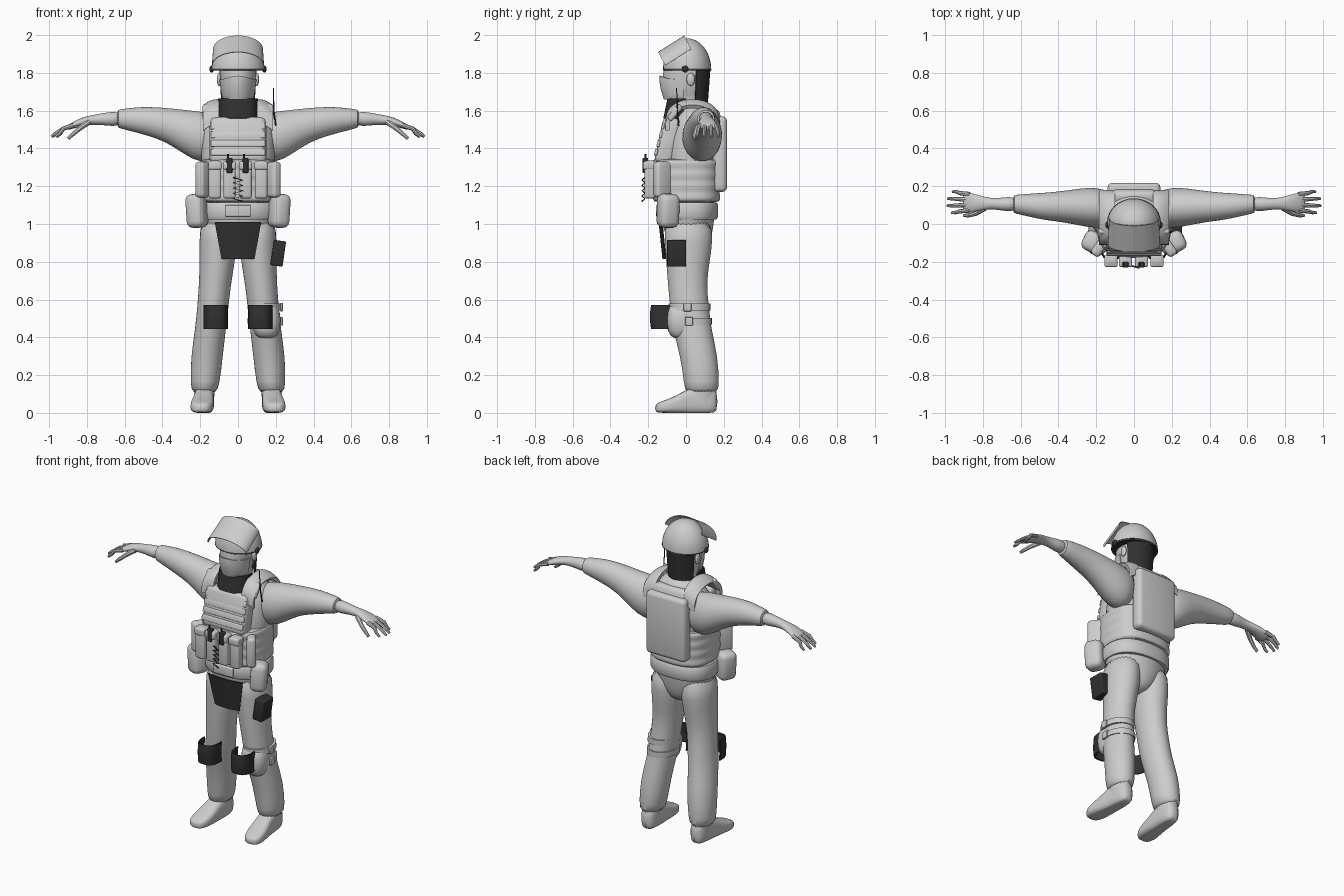
import bpy, bmesh
from math import sin, cos, pi, copysign, radians
from mathutils import Matrix, Vector, Euler

default = bpy.data.objects.get("Cube")
if default:
    bpy.data.objects.remove(default, do_unlink=True)


def material(name, colour):
    m = bpy.data.materials.new(name)
    m.use_nodes = True
    m.diffuse_color = (*colour, 1)
    for node in m.node_tree.nodes:
        if node.type == 'BSDF_PRINCIPLED':
            node.inputs["Base Color"].default_value = (*colour, 1)
    return m


LIGHT = material("light_grey", (.6, .61, .6))
DARK = material("charcoal", (.03, .03, .03))


def finish(name, data, mat, mirror=False, subdiv=0, bevel=0, thick=0):
    """Link the part, bake its modifiers and smooth it by angle."""
    if isinstance(data, bmesh.types.BMesh):
        bmesh.ops.recalc_face_normals(data, faces=data.faces)
        mesh = bpy.data.meshes.new(name)
        data.to_mesh(mesh)
        data.free()
        data = mesh
    data.materials.append(mat)
    ob = bpy.data.objects.new(name, data)
    bpy.context.collection.objects.link(ob)
    if thick:
        ob.modifiers.new("thickness", 'SOLIDIFY').thickness = thick
    if bevel:
        mod = ob.modifiers.new("bevel", 'BEVEL')
        mod.width, mod.segments = bevel, 3
    if mirror:
        mod = ob.modifiers.new("mirror", 'MIRROR')
        mod.use_mirror_merge = False
    if subdiv:
        mod = ob.modifiers.new("smooth", 'SUBSURF')
        mod.levels = mod.render_levels = subdiv
    graph = bpy.context.evaluated_depsgraph_get()
    baked = bpy.data.meshes.new_from_object(ob.evaluated_get(graph))
    bpy.data.objects.remove(ob)
    baked.shade_smooth()
    baked.set_sharp_from_angle(angle=radians(40))
    bpy.context.collection.objects.link(bpy.data.objects.new(name, baked))


def loft(name, rings, mat=LIGHT, axis=2, n=24, power=2, floor=-1, **opts):
    """Skin rings of (position, centre a, centre b, radius a, radius b)."""
    bm = bmesh.new()
    loops = []
    for t, ca, cb, ra, rb in rings:
        loop = []
        for i in range(n):
            c, s = cos(2 * pi * i / n), sin(2 * pi * i / n)
            p = [ca + ra * copysign(abs(c) ** (2 / power), c),
                 cb + rb * copysign(abs(s) ** (2 / power), s)]
            p.insert(axis, t)
            p[2] = max(p[2], floor)
            loop.append(bm.verts.new(p))
        loops.append(loop)
    for low, high in zip(loops, loops[1:]):
        for i in range(n):
            j = (i + 1) % n
            bm.faces.new((low[i], low[j], high[j], high[i]))
    bm.faces.new(loops[0])
    bm.faces.new(loops[-1])
    finish(name, bm, mat, **opts)


def sheet(name, f, mat=LIGHT, nu=20, nv=8, thick=.008, **opts):
    """Thin surface f(u, v) with u in -1..1 and v in 0..1."""
    bm = bmesh.new()
    grid = [[bm.verts.new(f(2 * i / nu - 1, j / nv)) for i in range(nu + 1)]
            for j in range(nv + 1)]
    for a, b in zip(grid, grid[1:]):
        for i in range(nu):
            bm.faces.new((a[i], a[i + 1], b[i + 1], b[i]))
    finish(name, bm, mat, thick=thick, **opts)


def box(name, centre, size, mat=LIGHT, rot=(0, 0, 0), bevel=.012, **opts):
    bm = bmesh.new()
    turn = Euler([radians(a) for a in rot]).to_matrix().to_4x4()
    place = Matrix.Translation(centre) @ turn @ Matrix.Diagonal((*size, 1))
    bmesh.ops.create_cube(bm, size=1, matrix=place)
    finish(name, bm, mat, bevel=bevel, **opts)


def ball(name, centre, size, mat=LIGHT, **opts):
    bm = bmesh.new()
    place = Matrix.Translation(centre) @ Matrix.Diagonal((*size, 1))
    bmesh.ops.create_uvsphere(bm, u_segments=16, v_segments=10, radius=1, matrix=place)
    finish(name, bm, mat, **opts)


def tube(name, points, radius, mat=LIGHT, taper=1, **opts):
    curve = bpy.data.curves.new(name, 'CURVE')
    curve.dimensions, curve.bevel_depth = '3D', radius
    curve.bevel_resolution, curve.use_fill_caps = 2, True
    line = curve.splines.new('POLY')
    line.points.add(len(points) - 1)
    for i, p in enumerate(points):
        line.points[i].co = (*p, 1)
        line.points[i].radius = 1 + (taper - 1) * i / (len(points) - 1)
    finish(name, curve, mat, **opts)


# Trousers and boots
loft("trouser_leg", [(1.04, .1, .01, .1, .13), (.9, .106, .015, .1, .127),
     (.8, .11, .01, .094, .116), (.68, .122, .006, .085, .102), (.55, .134, .02, .083, .104),
     (.45, .145, .03, .082, .103), (.3, .165, .07, .085, .1), (.15, .175, .083, .078, .093),
     (.1, .178, .083, .064, .088)], mirror=True, subdiv=1)
loft("hips", [(.84, 0, .02, .05, .07), (.9, 0, .02, .12, .11), (.98, 0, .01, .19, .135),
     (1.06, 0, .01, .2, .145), (1.12, 0, .01, .195, .15)], subdiv=1)
loft("boot", [(.168, .175, .06, .03, .058), (.13, .175, .07, .05, .075), (.05, .178, .07, .053, .078),
     (-.01, .183, .055, .055, .06), (-.08, .19, .038, .063, .04), (-.135, .195, .03, .057, .03),
     (-.165, .195, .024, .03, .02)], axis=1, power=3, floor=0, mirror=True, subdiv=1)
loft("boot_shaft", [(.05, .178, .08, .05, .075), (.13, .178, .083, .055, .08)], mirror=True)

# Torso and vest
loft("shirt", [(1.08, 0, .01, .18, .14), (1.3, 0, .015, .195, .15), (1.45, 0, .03, .2, .15),
     (1.55, 0, .05, .19, .13), (1.61, 0, .055, .13, .095), (1.65, 0, .045, .08, .075)], subdiv=1)
waist_rows = []
for i in range(13):
    swell = .006 * (i % 3 != 0)
    waist_rows.append((1.11 + .02 * i, 0, .003, .194 + swell, .172 + swell + .0006 * i))
loft("vest_waist", waist_rows, power=2.7, subdiv=1)
box("chest_plate", (0, -.095, 1.44), (.3, .1, .25), rot=(-12, 0, 0), bevel=.03)
for i in range(4):
    box("chest_webbing", (0, -.158 + .0125 * i, 1.38 + .046 * i), (.29, .016, .036),
        rot=(-14, 0, 0), bevel=.006)
box("back_plate", (0, .18, 1.37), (.28, .075, .4), bevel=.025)
box("back_yoke", (0, .15, 1.54), (.24, .08, .14), rot=(15, 0, 0), bevel=.03)
sheet("shoulder_strap", lambda u, v: (
    .142 + .042 * u, .035 - .145 * cos(pi * v),
    1.52 + .135 * sin(pi * v) ** .7 - .015 * u - .01 * u * u), nu=6, nv=20, thick=.022,
    mirror=True)
box("strap_pad", (.147, -.06, 1.59), (.08, .035, .1), rot=(-40, 0, 0), mirror=True)

# Magazine pouches, radios and cable
for x in (-.122, -.045, .04, .122):
    box("magazine_pouch", (x, -.19, 1.235), (.066, .06, .2), bevel=.014)
    box("pouch_flap", (x, -.195, 1.31), (.07, .064, .045), bevel=.01)
box("side_pouch", (.183, -.125, 1.235), (.055, .1, .19), rot=(0, 0, 35), bevel=.02, mirror=True)
for x in (-.045, .04):
    box("radio", (x, -.215, 1.31), (.03, .03, .08), DARK, bevel=.005)
    tube("radio_knob", [(x - .008, -.215, 1.34), (x - .008, -.215, 1.37)], .006, DARK)
tube("coiled_cable", [(.025 * (-1) ** i, -.225 - .008 * (-1) ** i, 1.12 + .014 * i)
     for i in range(10)], .004, DARK)
tube("antenna", [(.2, -.04, 1.52), (.19, -.045, 1.6), (.187, -.05, 1.72)], .005, DARK, taper=.5)

# Belt and hip pouches
loft("belt", [(1.025, 0, .012, .198, .15), (1.04, 0, .012, .205, .158),
     (1.1, 0, .012, .205, .158), (1.115, 0, .012, .198, .15)], n=40, power=2.4)
box("belt_buckle", (0, -.15, 1.07), (.14, .02, .06), bevel=.006)
box("hip_pouch", (.218, -.095, 1.07), (.1, .11, .18), rot=(0, 4, 25), bevel=.034, mirror=True)

# Dark armour flaps and pads
sheet("groin_flap", lambda u, v: (
    u * (.123 - .035 * v), -.145 + .02 * v + .015 * u * u, 1.01 - .195 * v), DARK, thick=.006)
box("thigh_panel", (.213, -.05, .845), (.065, .1, .135), DARK, rot=(0, 8, 0), bevel=.006)


def knee_shell(u, v):
    a = u * pi / 2
    side = copysign(abs(sin(a)) ** .7, u)
    return (.118 + .064 * side, -.085 - .1 * cos(a) ** .7 - .006 * sin(pi * v),
            .445 + .125 * v)


sheet("knee_shell", knee_shell, DARK, mirror=True)
loft("left_knee_pad", [(.39, .152, -.02, .045, .05), (.43, .15, -.03, .07, .07),
     (.5, .147, -.025, .083, .08), (.56, .14, -.03, .075, .07), (.585, .138, -.02, .05, .05)],
     power=2.5, subdiv=1)
for z, y in ((.56, .018), (.485, .026)):
    loft("left_knee_strap", [(z - .018, .142, y, .09, .111), (z + .018, .14, y, .09, .111)], n=32)
    box("left_strap_buckle", (.23, y - .01, z), (.016, .04, .045), bevel=.004)

# Sleeves, forearms and hands
loft("sleeve", [(.1, .08, 1.46, .09, .12), (.2, .085, 1.458, .11, .138), (.28, .09, 1.485, .1, .12),
     (.38, .092, 1.525, .082, .09), (.48, .093, 1.545, .072, .077), (.56, .1, 1.553, .06, .063),
     (.63, .105, 1.557, .05, .05), (.64, .105, 1.557, .044, .044)], axis=0, mirror=True, subdiv=1)
loft("hand", [(.62, .105, 1.557, .044, .044), (.7, .105, 1.556, .034, .034),
     (.75, .107, 1.553, .028, .027), (.8, .11, 1.548, .036, .024), (.85, .113, 1.533, .05, .021),
     (.89, .115, 1.515, .05, .016), (.905, .115, 1.508, .04, .01)],
     axis=0, mirror=True, subdiv=1)
for i, reach in enumerate((.965, .988, .985, .96)):
    y = .073 + .028 * i
    tip = .06 + .037 * i
    tube("finger", [(.87, y, 1.523), (.925, (y + tip) / 2, 1.505), (reach - .02, tip, 1.478),
         (reach, tip, 1.462)], .013, taper=.55, mirror=True)
tube("thumb", [(.79, .085, 1.54), (.84, .055, 1.505), (.88, .045, 1.47), (.9, .045, 1.452)],
     .016, taper=.55, mirror=True)

# Head, face mask, ears, hair and collar
loft("head", [(1.56, 0, .05, .08, .07), (1.63, 0, .035, .075, .075), (1.66, 0, -.005, .066, .105),
     (1.7, 0, -.005, .085, .12), (1.76, 0, -.003, .094, .123), (1.83, 0, 0, .1, .12),
     (1.88, 0, 0, .08, .1)], subdiv=1)


def mask_shape(u, v):
    a = u * 1.5
    return ((.078 + .02 * v ** .5) * sin(a),
            -.005 - (.112 + .014 * sin(pi * v * .7)) * cos(a) - .012 * v * cos(a) ** 6,
            1.66 + (.105 + .02 * cos(a) ** 4) * v)


sheet("face_mask", mask_shape, thick=.006)
ball("ear", (.1, .025, 1.765), (.012, .022, .034), mirror=True)
sheet("hair", lambda u, v: (
    (.086 + .016 * v) * sin(u * 1.15), .005 + (.1 + .017 * v) * cos(u * 1.15),
    1.6 + .23 * v), DARK)
sheet("neck_collar", lambda u, v: (
    .105 * copysign(abs(sin(u * pi / 2)) ** .8, u),
    -.02 + .02 * v - (.1 - .002 * v) * cos(u * pi / 2) ** .8, 1.56 + .105 * v), DARK)

# Helmet with raised visor
loft("helmet", [(1.815 + .168 * sin(a), 0, .006, .141 * cos(a), .128 * cos(a))
     for a in [pi / 2 * i / 12.2 for i in range(13)]], n=32)
loft("helmet_rim", [(1.812, 0, .006, .137, .124), (1.82, 0, .006, .143, .13)], DARK, n=32)
ball("visor_pivot", (.14, -.005, 1.82), (.012, .018, .018), DARK, mirror=True)


def visor_shape(u, v):
    a = u * pi / 2
    return ((.138 - .006 * v) * sin(a), -.11 - .038 * cos(a) + .138 * v,
            1.84 + .071 * cos(a) + .087 * v)


sheet("visor", visor_shape, thick=.004)
